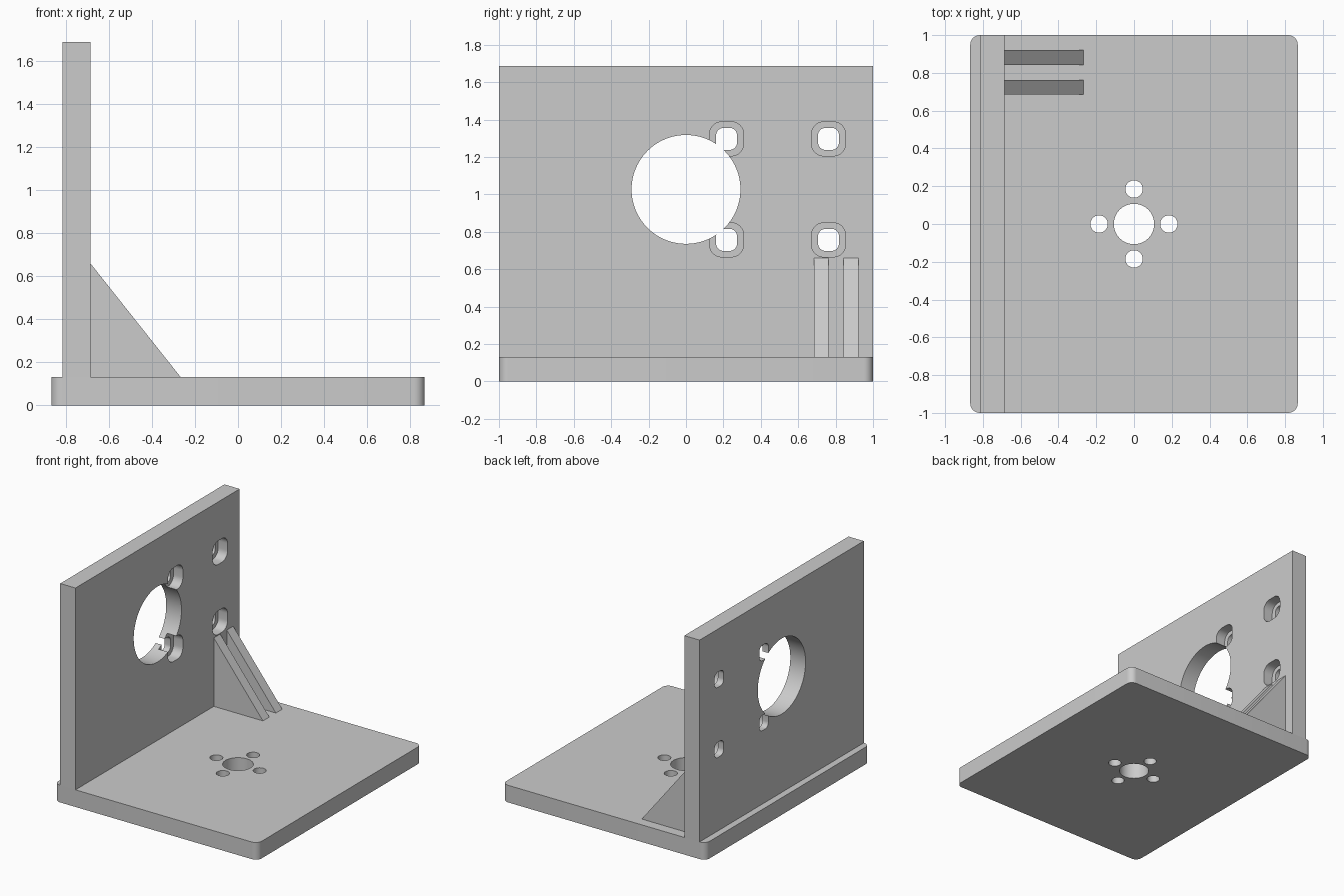
import bpy
import bmesh
from math import pi, cos, sin
from mathutils import Vector

if "Cube" in bpy.data.objects:
    bpy.data.objects.remove(bpy.data.objects["Cube"], do_unlink=True)

# Main dimensions
THICK = 0.132
HALF_X, HALF_Y = 0.867, 1.0
WALL_BACK, WALL_FRONT, WALL_TOP = -0.816, -0.686, 1.688

grey = bpy.data.materials.new("plain_grey")
grey.use_nodes = True
grey.diffuse_color = (0.6, 0.6, 0.6, 1)
grey.node_tree.nodes["Principled BSDF"].inputs["Base Color"].default_value = grey.diffuse_color


def rounded_rect(cu, cv, half_u, half_v, radius, steps=8):
    """Outline of a rectangle with rounded corners."""
    points = []
    for quarter, (su, sv) in enumerate([(1, 1), (-1, 1), (-1, -1), (1, -1)]):
        for i in range(steps + 1):
            a = (quarter + i / steps) * pi / 2
            points.append((cu + su * (half_u - radius) + radius * cos(a),
                           cv + sv * (half_v - radius) + radius * sin(a)))
    return points


def circle(cu, cv, radius, steps=64):
    return [(cu + radius * cos(2 * pi * i / steps), cv + radius * sin(2 * pi * i / steps))
            for i in range(steps)]


def prism(name, outline, axis, start, end):
    """Extrude an outline along the x, y or z axis."""
    place = {"x": lambda u, v: (start, u, v),
             "y": lambda u, v: (u, start, v),
             "z": lambda u, v: (u, v, start)}[axis]
    push = Vector([(end - start) * (axis == k) for k in "xyz"])
    bm = bmesh.new()
    face = bm.faces.new([bm.verts.new(place(u, v)) for u, v in outline])
    top = bmesh.ops.extrude_face_region(bm, geom=[face])
    bmesh.ops.translate(bm, vec=push,
                        verts=[g for g in top["geom"] if isinstance(g, bmesh.types.BMVert)])
    bmesh.ops.recalc_face_normals(bm, faces=bm.faces)
    mesh = bpy.data.meshes.new(name)
    bm.to_mesh(mesh)
    bm.free()
    mesh.materials.append(grey)
    obj = bpy.data.objects.new(name, mesh)
    bpy.context.collection.objects.link(obj)
    return obj


def select_only(obj):
    bpy.ops.object.select_all(action="DESELECT")
    obj.select_set(True)
    bpy.context.view_layer.objects.active = obj


def combine(target, others, operation):
    """Apply a boolean with each helper, then remove the helper."""
    for other in others:
        select_only(target)
        mod = target.modifiers.new("boolean", "BOOLEAN")
        mod.operation, mod.solver, mod.object = operation, "EXACT", other
        bpy.ops.object.modifier_apply(modifier=mod.name)
        bpy.data.objects.remove(other, do_unlink=True)


# Base plate with a shaft hole and four screw holes
base = prism("base_plate", rounded_rect(0, 0, HALF_X, HALF_Y, 0.05), "z", 0, THICK)
holes = [circle(0, 0, 0.107)]
holes += [circle(0.185 * cos(k * pi / 2), 0.185 * sin(k * pi / 2), 0.046, 32) for k in range(4)]
combine(base, [prism("hole_cutter", h, "z", -0.1, THICK + 0.1) for h in holes], "DIFFERENCE")

# Upright wall with a large round opening
wall = prism("upright_wall", [(-HALF_Y, THICK), (HALF_Y, THICK), (HALF_Y, WALL_TOP),
                              (-HALF_Y, WALL_TOP)], "x", WALL_BACK, WALL_FRONT)
cutters = [prism("opening_cutter", circle(0, 1.027, 0.291, 96), "x", -1, -0.5)]

# Counterbored rounded-square mounting holes
for y in (0.217, 0.762):
    for z in (0.757, 1.297):
        cutters.append(prism("bolt_cutter", rounded_rect(y, z, 0.056, 0.059, 0.04), "x", -1, -0.5))
        cutters.append(prism("recess_cutter", rounded_rect(y, z, 0.091, 0.091, 0.065), "x",
                             WALL_FRONT - 0.08, -0.5))
combine(wall, cutters, "DIFFERENCE")

# Pair of triangular gussets bracing the wall
gussets = [prism("gusset_" + side, [(WALL_FRONT, THICK), (-0.267, THICK), (WALL_FRONT, 0.66)],
                 "y", y, y + 0.078)
           for side, y in (("inner", 0.685), ("outer", 0.843))]

# Smooth the round surfaces and keep edges sharp
for obj in [base, wall] + gussets:
    select_only(obj)
    bpy.ops.object.shade_smooth_by_angle(angle=pi / 6)
